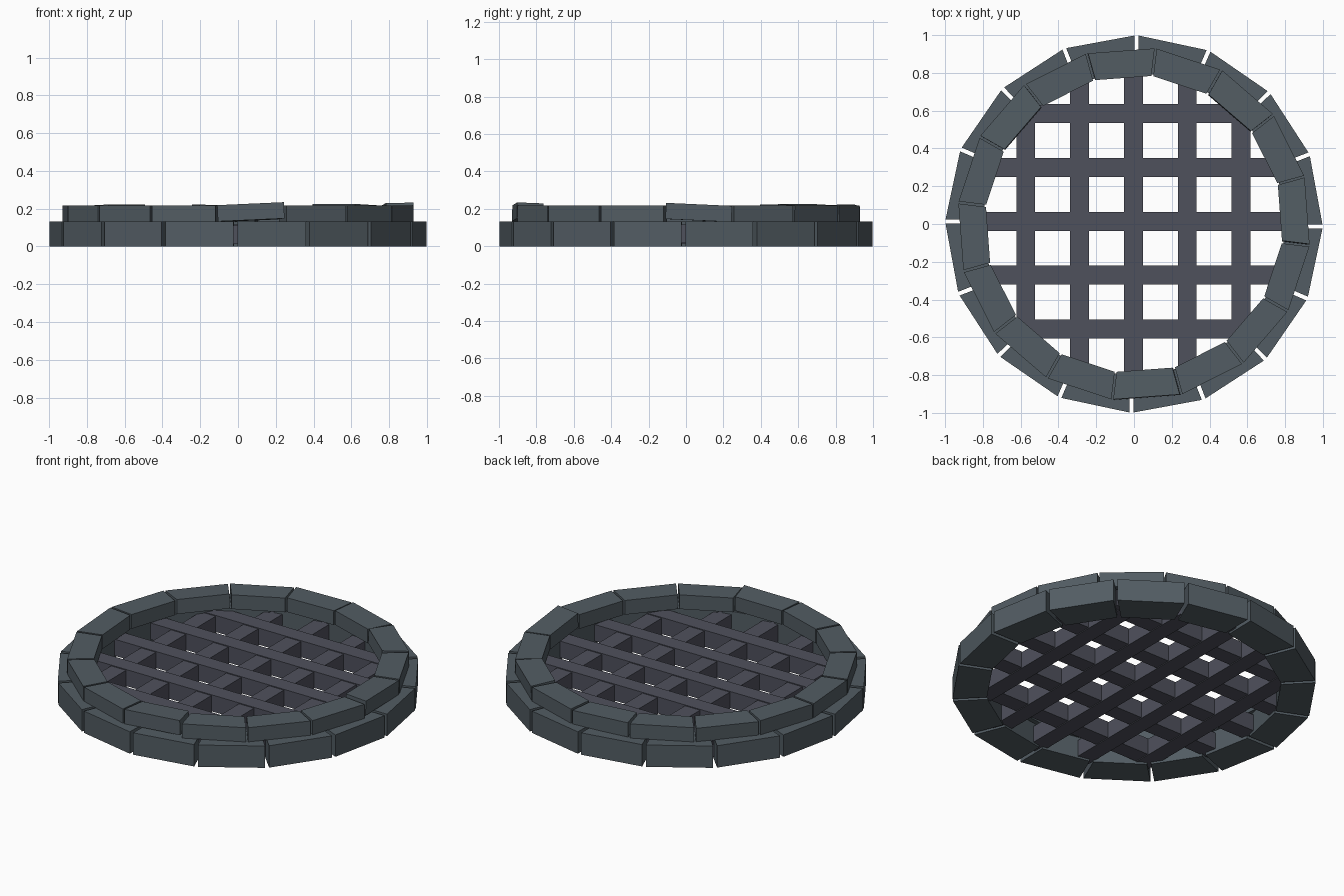
import bpy, bmesh
from math import cos, sin, radians, pi, sqrt
from mathutils import Matrix, Vector

if "Cube" in bpy.data.objects:
    bpy.data.objects.remove(bpy.data.objects["Cube"])


def material(name, rgb):
    m = bpy.data.materials.new(name)
    m.diffuse_color = (*rgb, 1)
    m.use_nodes = True
    m.node_tree.nodes["Principled BSDF"].inputs["Base Color"].default_value = m.diffuse_color
    return m


STONE = material("stone", (0.085, 0.108, 0.125))
IRON = material("iron", (0.078, 0.082, 0.108))
COUNT = 16


def finish(bm, name, mat):
    bmesh.ops.recalc_face_normals(bm, faces=bm.faces)
    mesh = bpy.data.meshes.new(name)
    bm.to_mesh(mesh)
    bm.free()
    mesh.materials.append(mat)
    ob = bpy.data.objects.new(name, mesh)
    bpy.context.collection.objects.link(ob)
    return ob


def stone_block(name, r_in, r_out, z0, z1, angle, gap, tilt=(0, 0), lift=0):
    """Wedge block: tilt = (about radial axis, about tangent axis)."""
    half = pi / COUNT
    bm = bmesh.new()
    bmesh.ops.create_cube(bm, size=1)
    for v in bm.verts:
        r = r_out if v.co.x > 0 else r_in
        s = 1 if v.co.y > 0 else -1
        v.co = Vector((r * cos(half), s * (r * sin(half) - gap / 2),
                       z1 if v.co.z > 0 else z0))
    c = Vector(((r_in + r_out) / 2, 0, (z0 + z1) / 2))
    mat = (Matrix.Rotation(angle, 4, 'Z')
           @ Matrix.Translation(c + Vector((0, 0, lift)))
           @ Matrix.Rotation(tilt[0], 4, 'X')
           @ Matrix.Rotation(tilt[1], 4, 'Y')
           @ Matrix.Translation(-c))
    bm.transform(mat)
    finish(bm, name, STONE)


def bar(name, center, size):
    bm = bmesh.new()
    bmesh.ops.create_cube(bm, size=1)
    bm.transform(Matrix.Translation(center) @ Matrix.Diagonal((*size, 1)))
    finish(bm, name, IRON)


# Two stone courses; a few upper blocks sit slightly crooked
TILTS = {0: ((-0.045, 0), 0.006), 2: ((0, 0.05), 0.003),
         4: ((0.025, 0), 0.0), 6: ((0, 0.05), 0.0),
         12: ((0.045, -0.03), 0.007)}
for k in range(COUNT):
    step = 360 / COUNT
    stone_block(f"lower_stone_{k}", 0.81, 1.0, 0, 0.132,
                radians(step * (k + 0.5) - 0.8), 0.022)
    tilt, lift = TILTS.get(k, ((0, 0), 0))
    stone_block(f"upper_stone_{k}", 0.79, 0.937, 0.132, 0.218,
                radians(step * k + 4.25), 0.012, tilt, lift)

# Crossed grate bars, ends tucked into the ring
for i in range(-2, 3):
    p = i * 0.285
    length = 2 * sqrt(0.87 ** 2 - p ** 2)
    bar(f"grate_bar_x_{i + 3}", Vector((0, p + 0.014, 0.067)), (length, 0.1, 0.1))
    bar(f"grate_bar_y_{i + 3}", Vector((p - 0.003, 0, 0.062)), (0.1, length, 0.1))
